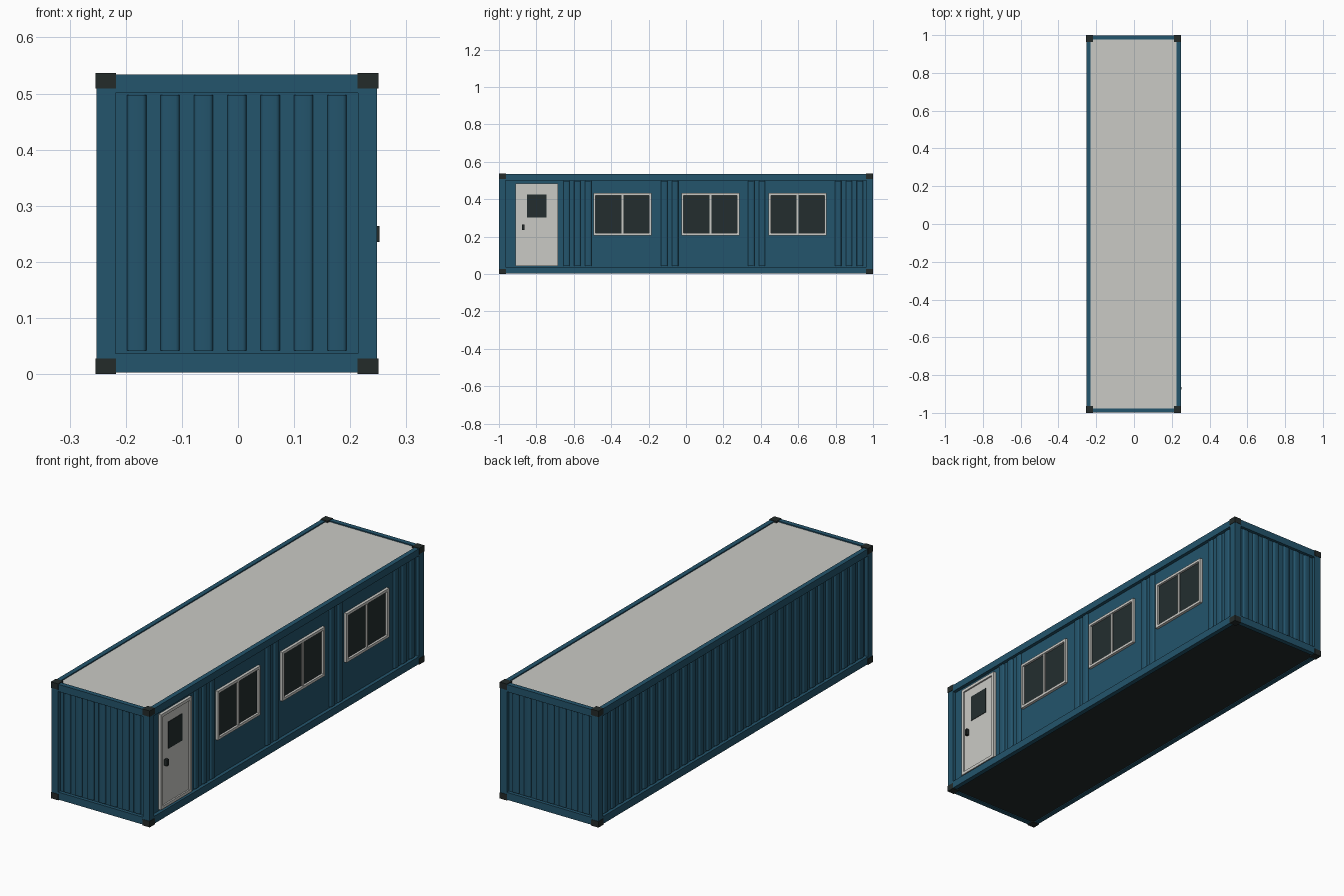
import bpy, bmesh, math
from mathutils import Vector

if "Cube" in bpy.data.objects:
    bpy.data.objects.remove(bpy.data.objects["Cube"])


def material(name, rgb):
    m = bpy.data.materials.new(name)
    m.use_nodes = True
    m.diffuse_color = (*rgb, 1)
    m.node_tree.nodes["Principled BSDF"].inputs["Base Color"].default_value = (*rgb, 1)
    return m


BLUE = material("blue paint", (0.017, 0.089, 0.15))
GREY = material("light grey", (0.59, 0.59, 0.56))
DARK = material("dark steel", (0.017, 0.024, 0.023))
GLASS = material("dark glass", (0.017, 0.027, 0.028))

CX = -0.002            # body centre; the door handle sticks out on +x
HX, HY = 0.25, 0.9985  # frame half sizes
LOW, HIGH = 0.003, 0.534
POST, RAIL, BEAM = 0.034, 0.022, 0.033
WALL_X, WALL_Y = 0.234, 0.983
RIB = 0.009


def add_box(bm, lo, hi):
    lo, hi = Vector(lo), Vector(hi)
    verts = bmesh.ops.create_cube(bm, size=1)["verts"]
    for v in verts:
        v.co = (lo + hi) / 2 + v.co * (hi - lo)
    return verts


def finish(name, bm, mat):
    mesh = bpy.data.meshes.new(name)
    bm.to_mesh(mesh)
    bm.free()
    mesh.materials.append(mat)
    ob = bpy.data.objects.new(name, mesh)
    ob.location.x = CX
    bpy.context.collection.objects.link(ob)
    return ob


def boxes(name, parts, mat):
    bm = bmesh.new()
    for lo, hi in parts:
        add_box(bm, lo, hi)
    return finish(name, bm, mat)


def corner_set(name, hx, hy, size, z0, z1, mat):
    """Four square columns, one in each corner."""
    parts = []
    for sx in (-1, 1):
        for sy in (-1, 1):
            x, y = sx * (hx - size / 2), sy * (hy - size / 2)
            parts.append(((x - size / 2, y - size / 2, z0), (x + size / 2, y + size / 2, z1)))
    return boxes(name, parts, mat)


def rail_ring(name, z0, z1):
    """Two long and two short rails between the posts."""
    parts = []
    for s in (-1, 1):
        x, y = s * (HX - RAIL / 2), s * (HY - RAIL / 2)
        parts.append(((x - RAIL / 2, POST - HY, z0), (x + RAIL / 2, HY - POST, z1)))
        parts.append(((POST - HX, y - RAIL / 2, z0), (HX - POST, y + RAIL / 2, z1)))
    return boxes(name, parts, BLUE)


def ribs(name, positions, side, along_y):
    """Upright pressed ribs with rounded outer edges on one wall."""
    bm = bmesh.new()
    wall = WALL_X if along_y else WALL_Y
    a, b = sorted((side * (wall - 0.002), side * (wall + RIB)))
    for p in positions:
        lo, hi = (a, p - 0.017, 0.042), (b, p + 0.017, 0.497)
        if not along_y:
            lo, hi = (lo[1], lo[0], lo[2]), (hi[1], hi[0], hi[2])
        verts = add_box(bm, lo, hi)
        axis = 0 if along_y else 1
        outer = [v for v in verts if abs(v.co[axis]) > wall]
        edges = [e for e in {e for v in outer for e in v.link_edges}
                 if abs(e.verts[0].co.z - e.verts[1].co.z) > 0.1
                 and all(v in outer for v in e.verts)]
        bmesh.ops.bevel(bm, geom=edges, offset=0.007, segments=3, affect="EDGES", profile=0.5)
    ob = finish(name, bm, BLUE)
    bpy.ops.object.select_all(action="DESELECT")
    ob.select_set(True)
    bpy.context.view_layer.objects.active = ob
    bpy.ops.object.shade_smooth_by_angle(angle=math.radians(40))


# Frame
corner_set("corner_posts", HX, HY, POST, LOW, HIGH, BLUE)
corner_set("lower_corner_blocks", 0.252, 1, 0.037, 0, 0.028, DARK)
corner_set("upper_corner_blocks", 0.252, 1, 0.037, 0.509, 0.5365, DARK)
rail_ring("bottom_rails", LOW, 0.037)
rail_ring("top_rails", HIGH - BEAM, HIGH)

# Walls, roof and floor
boxes("wall_panels", [((-WALL_X, -WALL_Y, 0.01), (WALL_X, WALL_Y, 0.52))], BLUE)
boxes("roof_panel", [((-0.23, -0.979, 0.515), (0.23, 0.979, 0.529))], GREY)
boxes("floor_panel", [((-0.23, -0.979, 0.007), (0.23, 0.979, 0.02))], DARK)

# Openings on the left wall: centre and half width along y
DOOR = (-0.798, 0.1125)
WINDOWS = [(-0.34, 0.155), (0.13, 0.155), (0.597, 0.155)]

# Ribs, left out around the openings
end_ribs = [0.0595 * i for i in range(-3, 4)]
long_ribs = [0.0581 * i for i in range(-16, 17)]
clear_ribs = [p for p in long_ribs
              if all(abs(p - c) > h + 0.022 for c, h in [DOOR] + WINDOWS)]
ribs("front_ribs", end_ribs, -1, False)
ribs("back_ribs", end_ribs, 1, False)
ribs("right_ribs", long_ribs, -1, True)
ribs("left_ribs", clear_ribs, 1, True)


def surround(name, y0, y1, z0, z1, w, bars=()):
    """Raised frame around an opening, with optional upright bars."""
    x0, x1 = WALL_X - 0.002, 0.247
    parts = [((x0, y0, z0), (x1, y0 + w, z1)), ((x0, y1 - w, z0), (x1, y1, z1)),
             ((x0, y0 + w, z1 - w), (x1, y1 - w, z1)), ((x0, y0 + w, z0), (x1, y1 - w, z0 + w))]
    parts += [((x0, y - 0.005, z0 + w), (x1 - 0.003, y + 0.005, z1 - w)) for y in bars]
    return boxes(name, parts, GREY)


# Windows
for i, (c, h) in enumerate(WINDOWS, 1):
    surround(f"window_frame_{i}", c - h, c + h, 0.207, 0.433, 0.012, [c])
    boxes(f"window_glass_{i}", [((WALL_X - 0.002, c - h + 0.01, 0.217),
                                 (WALL_X + 0.003, c + h - 0.01, 0.423))], GLASS)

# Door
c, h = DOOR
surround("door_frame", c - h, c + h, 0.044, 0.483, 0.014)
boxes("door_leaf", [((WALL_X - 0.002, c - h + 0.012, 0.05),
                     (WALL_X + 0.006, c + h - 0.012, 0.472))], GREY)
boxes("door_glass", [((WALL_X, c - 0.051, 0.302), (WALL_X + 0.008, c + 0.051, 0.426))], GLASS)
boxes("door_handle", [((WALL_X, c - 0.079, 0.235), (0.2545, c - 0.066, 0.264))], DARK)
